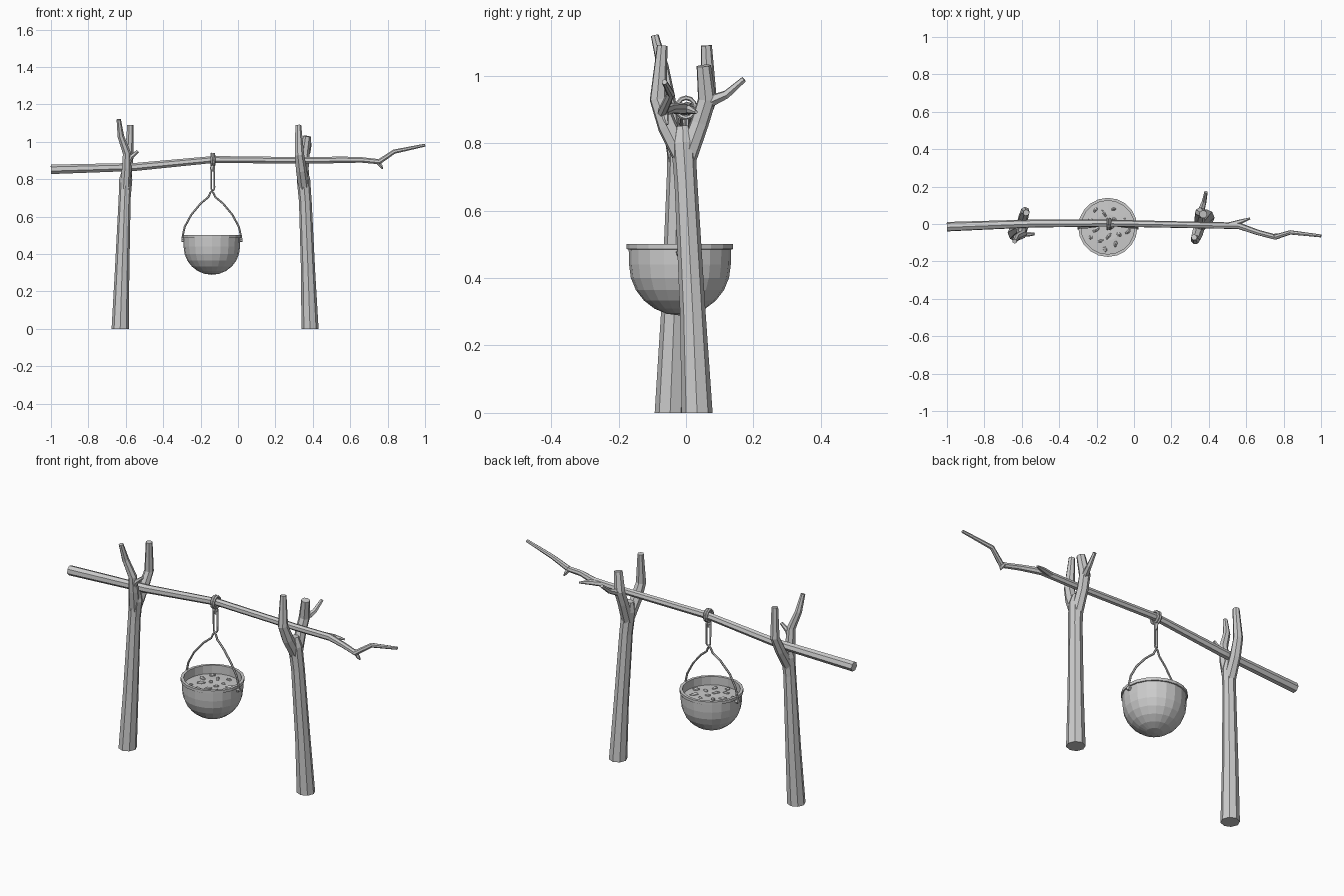
import bpy, bmesh, math, random
from mathutils import Vector

cube = bpy.data.objects.get("Cube")
if cube:
    bpy.data.objects.remove(cube, do_unlink=True)

GREY = (0.6, 0.6, 0.6, 1.0)
grey = bpy.data.materials.new("plain grey")
grey.use_nodes = True
grey.diffuse_color = GREY
grey.node_tree.nodes["Principled BSDF"].inputs["Base Color"].default_value = GREY


def finish(bm, name):
    bmesh.ops.recalc_face_normals(bm, faces=bm.faces[:])
    mesh = bpy.data.meshes.new(name)
    bm.to_mesh(mesh)
    bm.free()
    mesh.materials.append(grey)
    obj = bpy.data.objects.new(name, mesh)
    bpy.context.scene.collection.objects.link(obj)
    return obj


def limb(name, path, sides=7, closed=False, flat_foot=False):
    """Faceted tapering tube through (x, y, z, radius) points."""
    bm = bmesh.new()
    pts = [Vector(p[:3]) for p in path]
    n = len(pts)
    rings, side = [], None
    for i, p in enumerate(pts):
        if closed:
            a, b = pts[i - 1], pts[(i + 1) % n]
        else:
            a, b = pts[max(i - 1, 0)], pts[min(i + 1, n - 1)]
        t = (b - a).normalized()
        if flat_foot and i == 0:
            t = Vector((0, 0, 1))
        if side is None:
            side = t.orthogonal()
        side = (side - t * side.dot(t)).normalized()
        up = t.cross(side)
        angles = [math.tau * k / sides for k in range(sides)]
        rings.append([bm.verts.new(p + path[i][3] * (side * math.cos(g) + up * math.sin(g)))
                      for g in angles])
    for i in range(n if closed else n - 1):
        r, s = rings[i], rings[(i + 1) % n]
        for k in range(sides):
            m = (k + 1) % sides
            bm.faces.new((r[k], r[m], s[m], s[k]))
    if not closed:
        bm.faces.new(rings[0])
        bm.faces.new(rings[-1])
    return finish(bm, name)


# Right-hand post with forked top and twig
limb("left_post", [(.385, .033, 0, .046), (.375, .02, .3, .038), (.36, .0, .68, .034),
                   (.35, -.008, .8, .036), (.345, -.01, .85, .022)], 8, flat_foot=True)
limb("left_post_front_prong", [(.352, -.005, .75, .03), (.338, -.055, .85, .03),
                               (.328, -.083, .93, .026), (.322, -.071, 1.09, .016)])
limb("left_post_back_prong", [(.352, .0, .75, .03), (.35, .04, .86, .028),
                              (.355, .062, .93, .028), (.37, .052, 1.03, .022)])
limb("left_post_twig", [(.355, .06, .92, .02), (.375, .12, .945, .013),
                        (.385, .172, .99, .009)], 6)

# Opposite post with forked top and twig
limb("right_post", [(-.63, -.047, 0, .046), (-.62, -.035, .3, .039), (-.606, -.025, .7, .032),
                    (-.6, -.02, .8, .035), (-.598, -.015, .85, .022)], 8, flat_foot=True)
limb("right_post_back_prong", [(-.603, -.02, .75, .03), (-.592, .035, .85, .027),
                               (-.582, .068, .93, .024), (-.576, .06, 1.09, .017)])
limb("right_post_front_prong", [(-.603, -.025, .75, .03), (-.596, -.045, .86, .026),
                                (-.595, -.055, .94, .022), (-.627, -.07, 1.03, .018),
                                (-.638, -.093, 1.12, .012)])
limb("right_post_twig", [(-.595, -.05, .88, .016), (-.57, -.055, .92, .013),
                         (-.535, -.053, .95, .008)], 6)

# Crossbar branch
limb("crossbar", [(-1, -.015, .852, .026), (-.55, .002, .865, .022), (-.13, .004, .905, .019),
                  (.35, -.006, .9, .018), (.56, -.01, .903, .018), (.66, -.045, .903, .015),
                  (.755, -.07, .893, .015), (.835, -.045, .947, .012), (1, -.064, .982, .008)])
limb("crossbar_stub", [(.5, -.008, .903, .016), (.57, .012, .9, .013), (.62, .03, .892, .005)], 6)
limb("crossbar_spur", [(.74, -.065, .9, .012), (.765, -.06, .87, .009), (.772, -.056, .855, .004)], 6)

# Rope ring around the bar, hanging link and knot
X, Y = -.135, .0
turn = [math.tau * k / 12 for k in range(12)]
for dx in (-.006, .007):
    limb("rope_loop", [(X + dx, Y + .027 * math.cos(a), .905 + .03 * math.sin(a), .007)
                       for a in turn], 6, closed=True)
limb("hanging_link", [(X + .009 * math.cos(a), Y + .004 * math.cos(a),
                       .81 + (.055 if math.sin(a) > 0 else -.055) + .015 * math.sin(a), .005)
                      for a in turn], 5, closed=True)
limb("rope_knot", [(X, Y, .89, .008), (X, Y, .865, .011), (X, Y, .84, .006)], 6)

# Pot centre and bail handle, bent to the side of the rim
PX, PY, R = -.14, -.018, .151
half = [(.008, .728), (.018, .705), (.06, .67), (.11, .61), (.145, .545), (.155, .5), (.157, .475)]
bail = [(-u, z) for u, z in reversed(half)] + [(0, .737)] + half
limb("bail_handle", [(PX + u, PY * min(1, abs(u) / .1), z, .0055) for u, z in bail], 6)
for s in (-1, 1):
    limb("bail_lug", [(PX + s * .145, PY, .475, .013), (PX + s * .163, PY, .475, .011)], 6)


def lathe(name, profile, sides=20):
    bm = bmesh.new()
    verts = [bm.verts.new((r, 0, z)) for r, z in profile]
    edges = [bm.edges.new(pair) for pair in zip(verts, verts[1:])]
    bmesh.ops.spin(bm, geom=verts + edges, cent=(0, 0, 0), axis=(0, 0, 1),
                   angle=math.tau, steps=sides)
    bmesh.ops.remove_doubles(bm, verts=bm.verts[:], dist=.0005)
    obj = finish(bm, name)
    obj.location = (PX, PY, 0)
    return obj


# Round-bottomed pot with a lip and hollow inside
MID = .44
arc = [math.pi / 2 * k / 6 for k in range(7)]
outer = [(R * math.sin(a), MID - R * math.cos(a)) for a in arc]
inner = [((R - .008) * math.sin(a), MID - (R - .008) * math.cos(a)) for a in reversed(arc)]
lip = [(R + .001, .485), (R + .007, .486), (R + .007, .501), (R - .008, .501)]
lathe("pot", outer + lip + inner)

# Stew surface with lumps
lathe("stew", [(0, .456), (.07, .459), (R - .004, .455)])
random.seed(4)
bm = bmesh.new()
for i in range(16):
    ang, rad = i * 2.4, .12 * math.sqrt((i + .5) / 16)
    made = bmesh.ops.create_icosphere(bm, subdivisions=1, radius=1)["verts"]
    size = Vector((random.uniform(.012, .028), random.uniform(.008, .014), random.uniform(.008, .014)))
    spin = random.uniform(0, math.pi)
    for v in made:
        x, y, z = v.co * size
        v.co = (rad * math.cos(ang) + x * math.cos(spin) - y * math.sin(spin),
                rad * math.sin(ang) + x * math.sin(spin) + y * math.cos(spin), .457 + z)
finish(bm, "stew_chunks").location = (PX, PY, 0)
